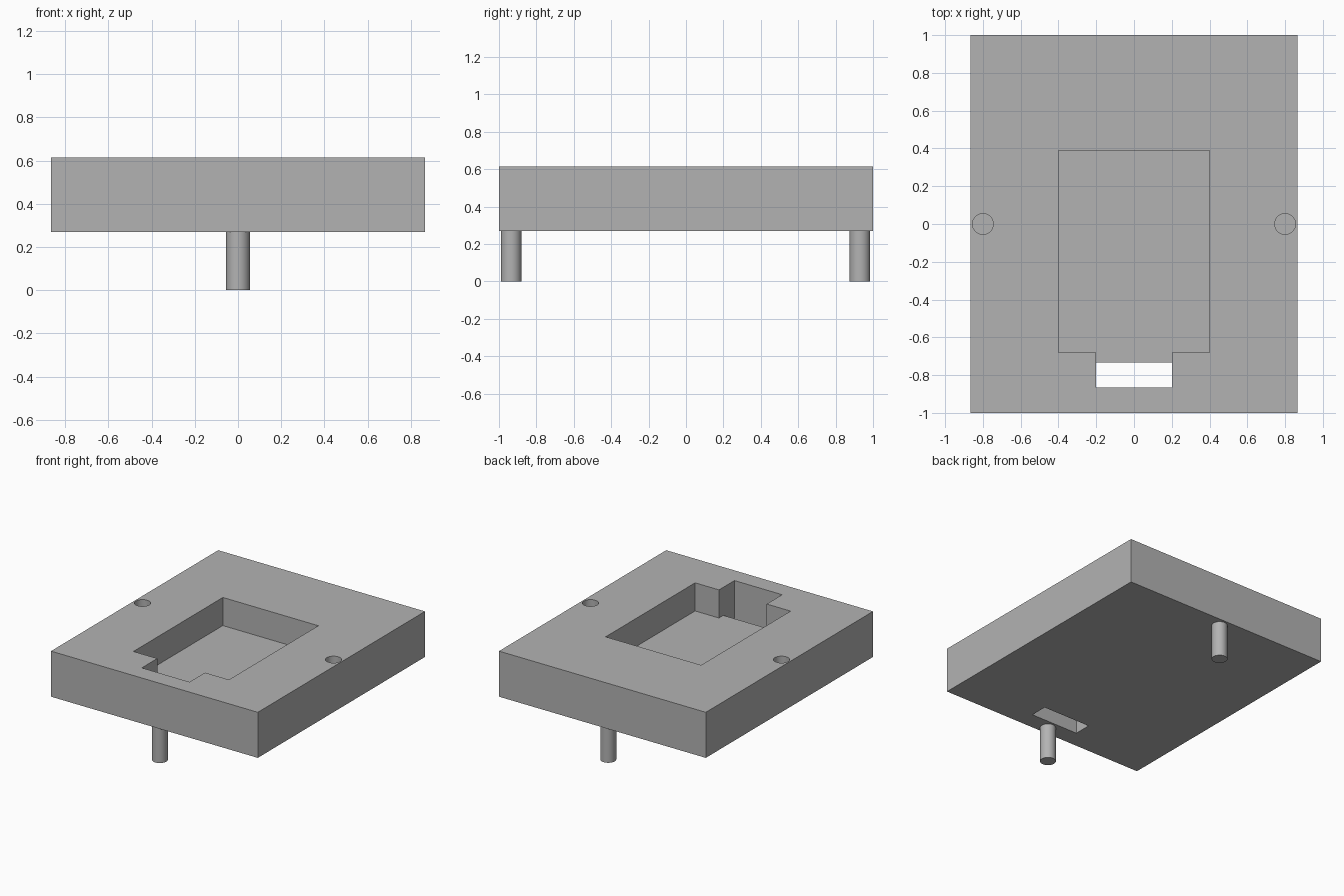
import bpy, bmesh, math

if "Cube" in bpy.data.objects:
    bpy.data.objects.remove(bpy.data.objects["Cube"], do_unlink=True)

BOTTOM, TOP, FLOOR = 0.27, 0.615, 0.402
PIN_RADIUS = 0.055

grey = bpy.data.materials.new("plain grey")
grey.use_nodes = True
colour = (0.45, 0.45, 0.45, 1)
grey.diffuse_color = colour
grey.node_tree.nodes["Principled BSDF"].inputs["Base Color"].default_value = colour


def prism(name, outline, low, high):
    """Extrude a flat outline upwards between two heights."""
    bm = bmesh.new()
    face = bm.faces.new([bm.verts.new((x, y, low)) for x, y in outline])
    grown = bmesh.ops.extrude_face_region(bm, geom=[face])["geom"]
    verts = [v for v in grown if isinstance(v, bmesh.types.BMVert)]
    bmesh.ops.translate(bm, verts=verts, vec=(0, 0, high - low))
    bmesh.ops.recalc_face_normals(bm, faces=bm.faces)
    mesh = bpy.data.meshes.new(name)
    bm.to_mesh(mesh)
    bm.free()
    mesh.materials.append(grey)
    obj = bpy.data.objects.new(name, mesh)
    bpy.context.collection.objects.link(obj)
    return obj


def rectangle(half_width, front, back):
    return [(-half_width, front), (half_width, front),
            (half_width, back), (-half_width, back)]


def circle(x, y, radius, sides=48):
    steps = [math.tau * i / sides for i in range(sides)]
    return [(x + radius * math.cos(a), y + radius * math.sin(a)) for a in steps]


def activate(obj):
    bpy.ops.object.select_all(action="DESELECT")
    obj.select_set(True)
    bpy.context.view_layer.objects.active = obj


def cut(target, cutter):
    cutter.hide_render = True
    mod = target.modifiers.new("cut", "BOOLEAN")
    mod.operation = "DIFFERENCE"
    mod.solver = "EXACT"
    mod.object = cutter
    activate(target)
    bpy.ops.object.modifier_apply(modifier=mod.name)
    bpy.data.objects.remove(cutter, do_unlink=True)


# Block
block = prism("block", rectangle(0.866, -1, 1), BOTTOM, TOP)

# Pocket with a narrower notch at the front
right_side = [(0.2, -0.865), (0.2, -0.68), (0.4, -0.68), (0.4, 0.39)]
left_side = [(-x, y) for x, y in reversed(right_side)]
cut(block, prism("pocket_cutter", right_side + left_side, FLOOR, TOP + 0.1))

# Slot through the floor of the notch
cut(block, prism("slot_cutter", rectangle(0.2, -0.865, -0.732), BOTTOM - 0.1, TOP + 0.1))

# Blind pin holes on both sides
for x in (-0.8, 0.8):
    cut(block, prism("hole_cutter", circle(x, 0, PIN_RADIUS), BOTTOM + 0.07, TOP + 0.1))
activate(block)
bpy.ops.object.shade_smooth_by_angle(angle=math.radians(30))

# Pins under the front and back edges
for name, y in (("front_pin", -0.935), ("back_pin", 0.93)):
    pin = prism(name, circle(0, y, PIN_RADIUS), 0, BOTTOM)
    activate(pin)
    bpy.ops.object.shade_smooth_by_angle(angle=math.radians(30))
